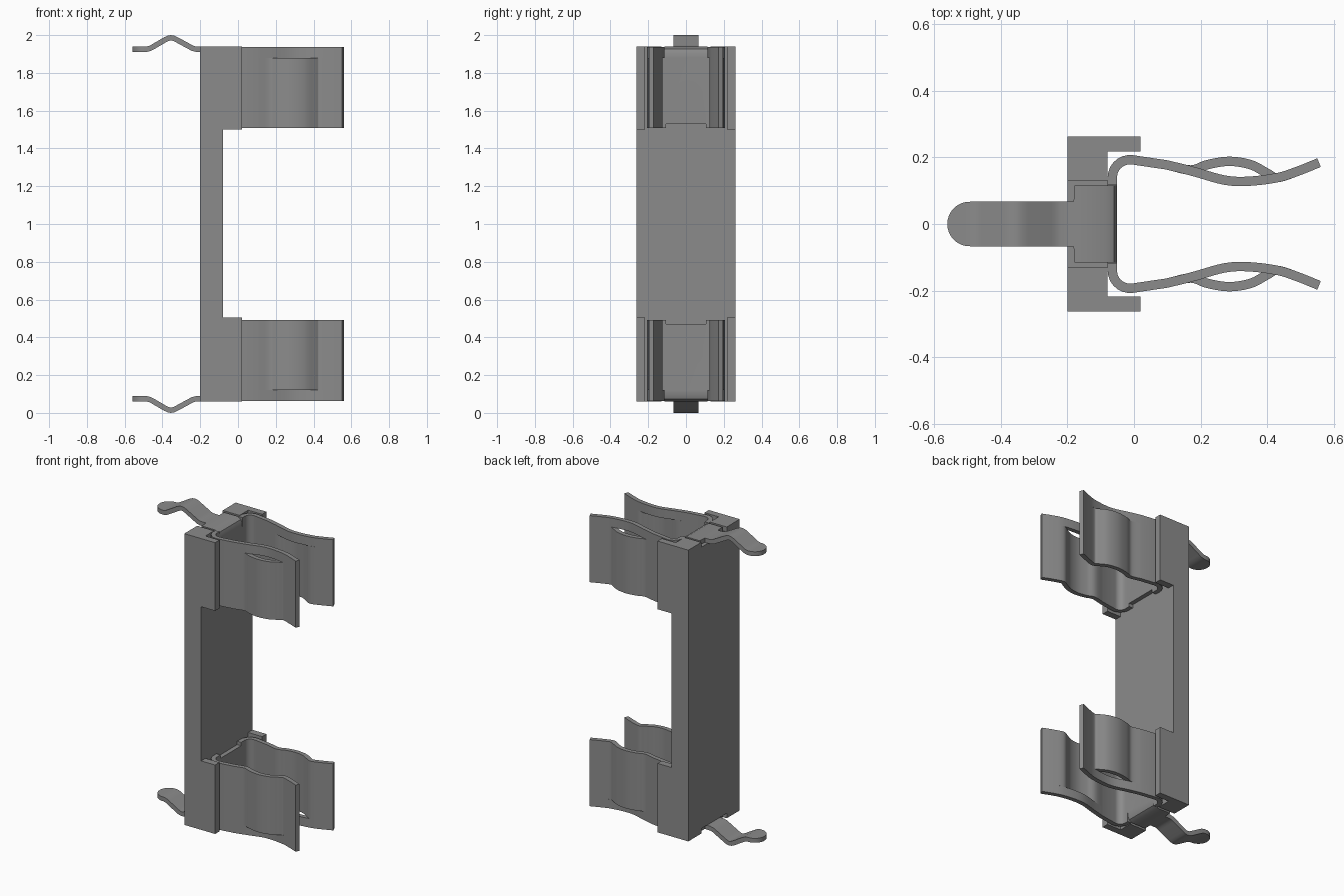
import bpy, bmesh, math
from mathutils import Vector

if "Cube" in bpy.data.objects:
    bpy.data.objects.remove(bpy.data.objects["Cube"])

grey = bpy.data.materials.new("mid_grey")
grey.use_nodes = True
COLOUR = (0.26, 0.26, 0.26, 1)
grey.diffuse_color = COLOUR
grey.node_tree.nodes["Principled BSDF"].inputs["Base Color"].default_value = COLOUR

THICK = 0.028      # sheet metal thickness
HOLE_Z = 1.664


def finish(name, bm):
    bmesh.ops.recalc_face_normals(bm, faces=bm.faces)
    mesh = bpy.data.meshes.new(name)
    bm.to_mesh(mesh)
    bm.free()
    mesh.materials.append(grey)
    obj = bpy.data.objects.new(name, mesh)
    bpy.context.collection.objects.link(obj)
    return obj


def box(name, x, y, z):
    bm = bmesh.new()
    bmesh.ops.create_cube(bm, size=1)
    for v in bm.verts:
        v.co = [a + (c + 0.5) * (b - a) for c, (a, b) in zip(v.co, (x, y, z))]
    return finish(name, bm)


def hole_cutter(z):
    bm = bmesh.new()
    bmesh.ops.create_cone(bm, segments=48, radius1=0.088, radius2=0.088, depth=0.4, cap_ends=True)
    for v in bm.verts:
        v.co = (v.co.z - 0.1, v.co.y, z + v.co.x)
    return finish("hole_cutter", bm)


def cut(obj, cutter):
    cutter.hide_render = True
    mod = obj.modifiers.new("cut", "BOOLEAN")
    mod.operation, mod.solver, mod.object = "DIFFERENCE", "EXACT", cutter
    activate(obj)
    bpy.ops.object.modifier_apply(modifier=mod.name)
    bpy.data.objects.remove(cutter)


def activate(obj):
    bpy.ops.object.select_all(action="DESELECT")
    obj.select_set(True)
    bpy.context.view_layer.objects.active = obj


def smooth(obj):
    activate(obj)
    bpy.ops.object.shade_smooth_by_angle(angle=math.radians(30))


def spline(points, steps=5):
    """Smooth curve through the points."""
    p = [Vector(q) for q in points]
    p = [2 * p[0] - p[1]] + p + [2 * p[-1] - p[-2]]
    out = []
    for a, b, c, d in zip(p, p[1:], p[2:], p[3:]):
        for k in range(steps):
            t = k / steps
            out.append(0.5 * (2 * b + (c - a) * t + (2 * a - 5 * b + 4 * c - d) * t * t
                              + (3 * b - a - 3 * c + d) * t ** 3))
    return out + [p[-2]]


def strip(name, path, spans, place):
    """Bent sheet: a thickened 2D path, each point spanning (low, high) across."""
    bm = bmesh.new()
    rings = []
    for i, p in enumerate(path):
        t = (path[min(i + 1, len(path) - 1)] - path[max(i - 1, 0)]).normalized()
        n = Vector((-t.y, t.x)) * THICK / 2
        lo, hi = spans[i]
        rings.append([bm.verts.new(place(q, w)) for q, w in
                      ((p - n, lo), (p + n, lo), (p + n, hi), (p - n, hi))])
    for a, b in zip(rings, rings[1:]):
        for k in range(4):
            bm.faces.new((a[k], a[(k + 1) % 4], b[(k + 1) % 4], b[k]))
    bm.faces.new(rings[0])
    bm.faces.new(rings[-1][::-1])
    return finish(name, bm)


# Insulating base block with open pockets, end notches and screw holes
base = box("base_block", (-0.2, 0.02), (-0.262, 0.262), (0.06, 1.94))
cut(base, box("middle_cutter", (-0.08, 0.1), (-0.4, 0.4), (0.505, 1.5)))
cut(base, box("pocket_cutter", (-0.08, 0.1), (-0.218, 0.218), (-0.1, 2.1)))
for z in ((1.908, 2.1), (-0.1, 0.092)):
    cut(base, box("notch_cutter", (-0.4, 0.1), (-0.13, 0.13), z))
for z in (HOLE_Z, 2 - HOLE_Z):
    cut(base, hole_cutter(z))
smooth(base)

# Half outlines of the spring clip, seen from above
corner = [Vector((-0.012 - 0.053 * math.cos(a), 0.14 + 0.053 * math.sin(a)))
          for a in [math.radians(d) for d in range(0, 100, 14)]]
flare = [(0.43, 0.139), (0.49, 0.158), (0.555, 0.184)]
bulged = corner + spline([(0.1, 0.177), (0.17, 0.162), (0.22, 0.178), (0.285, 0.188),
                          (0.35, 0.178), (0.40, 0.152)] + flare)
pinched = [Vector((-0.065, 0.118))] + corner + spline(
    [(0.1, 0.177), (0.18, 0.157), (0.27, 0.132), (0.34, 0.128)] + flare)


def mirrored(path):
    return [Vector((p.x, -p.y)) for p in path]


# Terminal tab: side outline and half width at each point
tab = [(-0.065, 1.88), (-0.065, 1.902), (-0.07, 1.916), (-0.086, 1.925), (-0.179, 1.925),
       (-0.181, 1.925), (-0.22, 1.925), (-0.24, 1.93), (-0.255, 1.938), (-0.325, 1.976),
       (-0.34, 1.983), (-0.355, 1.986), (-0.37, 1.983), (-0.385, 1.976), (-0.45, 1.938),
       (-0.465, 1.93), (-0.485, 1.925)]
tab_path = [Vector(p) for p in tab]
tab_half = [0.115 if p[0] > -0.18 else 0.067 for p in tab]
for d in range(10, 90, 10):
    a = math.radians(d)
    tab_path.append(Vector((-0.493 - 0.067 * math.sin(a), 1.925)))
    tab_half.append(0.067 * math.cos(a))

for end in ("upper", "lower"):
    def flip(z, e=end):
        return z if e == "upper" else 2 - z

    def from_top(p, z):
        return (p.x, p.y, flip(z))

    def from_side(p, y):
        return (p.x, y, flip(p.y))

    # U-shaped clip with bulged arms
    u = mirrored(bulged)[::-1] + bulged
    clip = strip(end + "_clip", u, [(1.508, 1.88)] * len(u), from_top)
    z = sorted((flip(1.4), flip(1.53)))
    cut(clip, box("edge_cutter", (-0.1, -0.03), (-0.105, 0.105), z))
    cut(clip, hole_cutter(flip(HOLE_Z)))
    smooth(clip)
    # Pinched band along the outer edge of each arm
    for side, path in (("left", pinched), ("right", mirrored(pinched))):
        smooth(strip(f"{end}_{side}_band", path, [(1.88, 1.938)] * len(path), from_top))
    # Bent terminal tab
    smooth(strip(end + "_terminal_tab", tab_path, [(-h, h) for h in tab_half], from_side))
